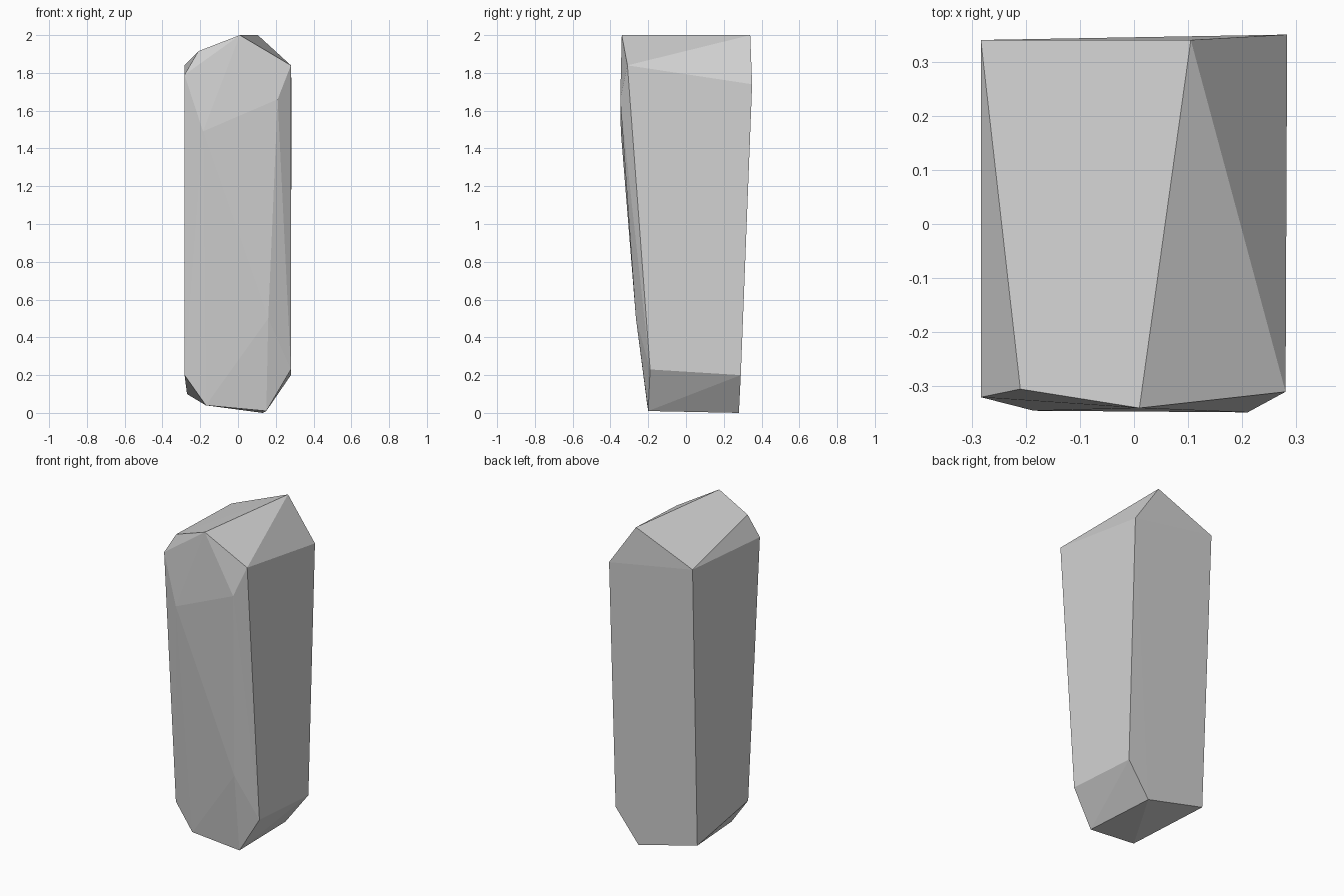
import bpy
import bmesh

default_cube = bpy.data.objects.get("Cube")
if default_cube:
    bpy.data.objects.remove(default_cube, do_unlink=True)


def make_material(name, color):
    material = bpy.data.materials.new(name)
    material.use_nodes = True
    material.diffuse_color = color
    material.node_tree.nodes["Principled BSDF"].inputs["Base Color"].default_value = color
    return material


def make_faceted_stone(name, corners, material):
    """Wrap a tight convex skin of flat facets around the corner points."""
    bm = bmesh.new()
    for corner in corners:
        bm.verts.new(corner)
    bmesh.ops.convex_hull(bm, input=bm.verts)
    bmesh.ops.recalc_face_normals(bm, faces=bm.faces)
    for face in bm.faces:
        face.smooth = False
    mesh = bpy.data.meshes.new(name)
    bm.to_mesh(mesh)
    bm.free()
    mesh.materials.append(material)
    stone = bpy.data.objects.new(name, mesh)
    bpy.context.collection.objects.link(stone)
    return stone


# Sloping ridge along the top
ridge = [(-0.21, -0.305, 1.915), (0.01, -0.34, 2.0), (0.105, 0.34, 2.0)]

# Shoulders where the upright sides meet the top
shoulders = [(-0.283, -0.32, 1.79), (0.28, -0.31, 1.84),
             (0.283, 0.35, 1.74), (-0.283, 0.34, 1.84)]

# Chipped corners on the front
front_chips = [(-0.185, -0.345, 1.49), (0.21, -0.348, 1.66), (0.16, -0.265, 0.5)]

# Lower ends of the upright sides
ankles = [(-0.283, -0.205, 0.2), (0.28, -0.19, 0.23), (0.28, 0.29, 0.2)]

# Tilted underside
underside = [(-0.17, -0.205, 0.04), (0.15, -0.2, 0.01),
             (0.13, 0.28, 0.0), (-0.27, 0.275, 0.1)]

stone_grey = make_material("stone_grey", (0.65, 0.65, 0.65, 1.0))
make_faceted_stone("standing_stone",
                   ridge + shoulders + front_chips + ankles + underside,
                   stone_grey)
